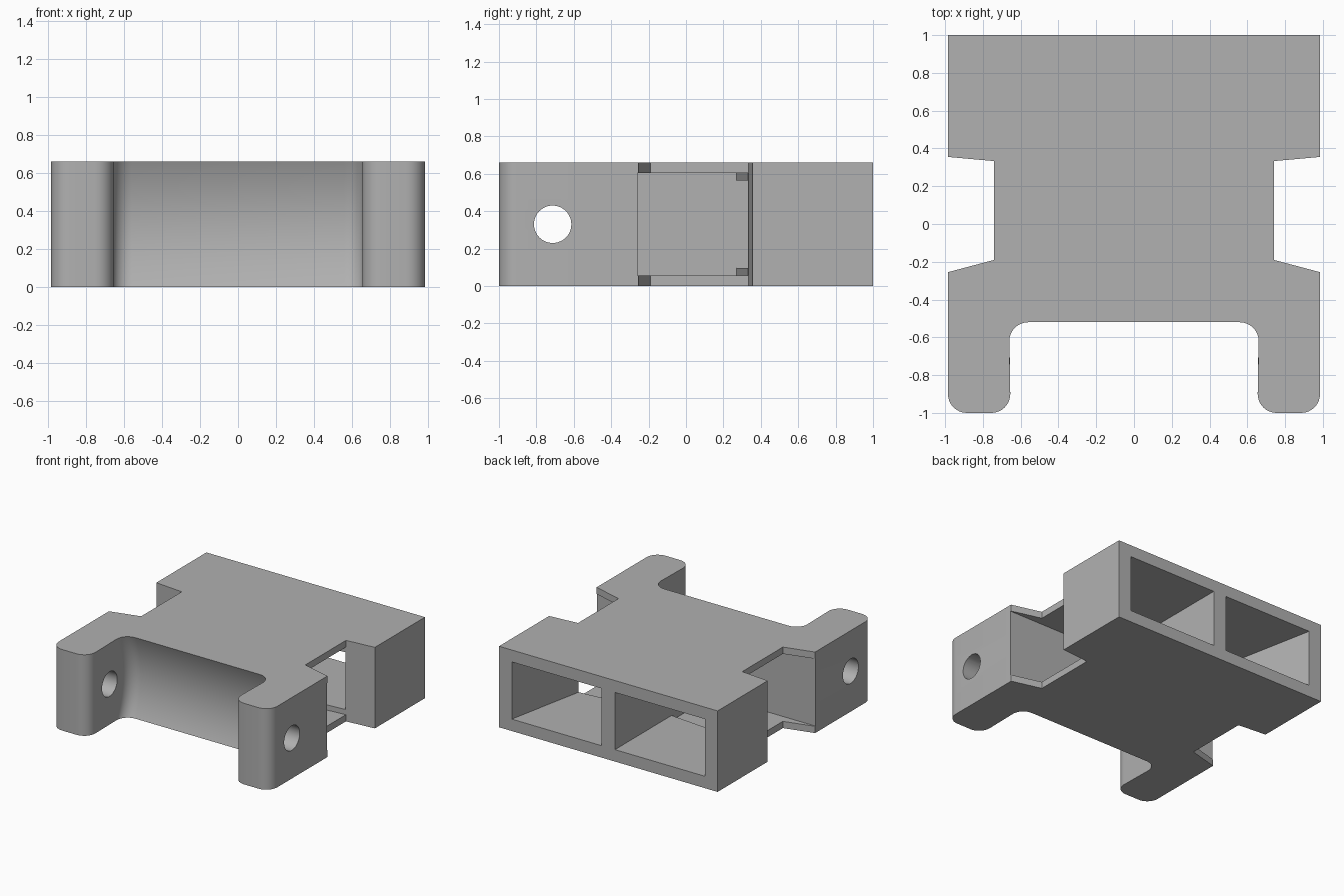
import bpy, bmesh, math

cube = bpy.data.objects.get("Cube")
if cube:
    bpy.data.objects.remove(cube, do_unlink=True)

HEIGHT = 0.66
grey = bpy.data.materials.new("mid grey")
grey.use_nodes = True
colour = (0.44, 0.44, 0.44, 1)
grey.diffuse_color = colour
grey.node_tree.nodes["Principled BSDF"].inputs["Base Color"].default_value = colour


def loft(name, levels):
    """Join matching plan outlines, given as (z, points), into a closed solid."""
    bm = bmesh.new()
    rings = [[bm.verts.new((x, y, z)) for x, y in pts] for z, pts in levels]
    n = len(rings[0])
    for low, high in zip(rings, rings[1:]):
        for i in range(n):
            j = (i + 1) % n
            bm.faces.new((low[i], low[j], high[j], high[i]))
    bm.faces.new(rings[0])
    bm.faces.new(rings[-1])
    bmesh.ops.recalc_face_normals(bm, faces=bm.faces)
    mesh = bpy.data.meshes.new(name)
    bm.to_mesh(mesh)
    bm.free()
    obj = bpy.data.objects.new(name, mesh)
    bpy.context.collection.objects.link(obj)
    mesh.materials.append(grey)
    return obj


def arc(cx, cy, r, start, end, steps=8):
    angles = [math.radians(start + (end - start) * i / steps) for i in range(steps + 1)]
    return [(cx + r * math.cos(a), cy + r * math.sin(a)) for a in angles]


def outline(hollow):
    """Plan of the body; hollow pushes the front recess wall backwards."""
    half = arc(0.56, -0.62 + hollow, 0.1, 90, 0)
    half += arc(0.755, -0.9, 0.1, 180, 270)
    half += arc(0.885, -0.9, 0.1, 270, 360)
    half += [(0.985, -0.255), (0.74, -0.19), (0.74, 0.333), (0.985, 0.355), (0.985, 1)]
    return half + [(-x, y) for x, y in reversed(half)]


# Body with a shallow concave front wall between the arms
levels = []
for i in range(13):
    t = -math.cos(math.pi * i / 12)
    levels.append((HEIGHT * (t + 1) / 2, outline(0.07 * (1 - t * t))))
body = loft("bracket_body", levels)

# Side chambers and tapered rear tunnels, either side of the central rib
cutters = []
for side, label in ((1, "left"), (-1, "right")):
    chamber = [(0.06, -0.26), (1.1, -0.26), (1.1, 0.364), (0.06, 0.271)]
    tunnel = [(0.06, 0.2), (0.709, 0.2), (0.89, 1.1), (0.06, 1.1)]
    for name, plan, low, high in (("chamber", chamber, 0.055, 0.605),
                                  ("tunnel", tunnel, 0.097, 0.563)):
        pts = [(side * x, y) for x, y in plan]
        cutters.append(loft(f"{label}_{name}_cutter", [(low, pts), (high, pts)]))

# Cross hole through both arms
bpy.ops.mesh.primitive_cylinder_add(vertices=48, radius=0.1, depth=2.4,
                                    location=(0, -0.713, HEIGHT / 2),
                                    rotation=(0, math.pi / 2, 0))
hole = bpy.context.object
hole.name = "arm_hole_cutter"
hole.data.materials.append(grey)
cutters.append(hole)

# Apply the cuts, then drop the cutters
bpy.context.view_layer.objects.active = body
for cutter in cutters:
    mod = body.modifiers.new(cutter.name, "BOOLEAN")
    mod.operation = "DIFFERENCE"
    mod.solver = "EXACT"
    mod.object = cutter
    bpy.ops.object.modifier_apply(modifier=mod.name)
    bpy.data.objects.remove(cutter, do_unlink=True)

# Smooth rounded areas, keep hard edges
bpy.ops.object.select_all(action="DESELECT")
body.select_set(True)
bpy.context.view_layer.objects.active = body
bpy.ops.object.shade_smooth_by_angle(angle=math.radians(30))
